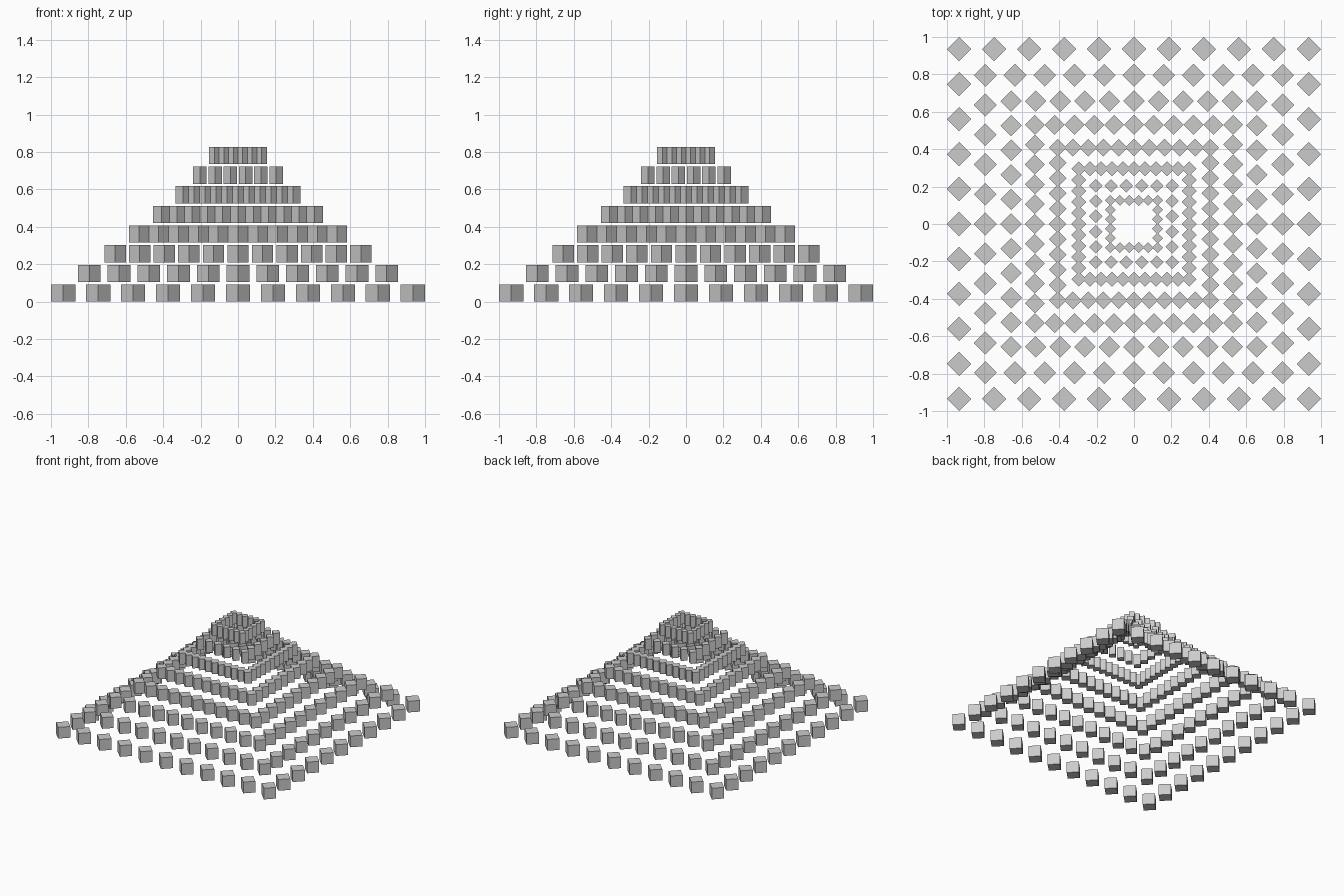
import bpy, bmesh, math
from mathutils import Matrix

if "Cube" in bpy.data.objects:
    bpy.data.objects.remove(bpy.data.objects["Cube"])

stone = bpy.data.materials.new("light_grey")
stone.diffuse_color = (0.6, 0.6, 0.6, 1)
stone.use_nodes = True
stone.node_tree.nodes["Principled BSDF"].inputs["Base Color"].default_value = stone.diffuse_color

BLOCK_HEIGHT, TIER_STEP = 0.092, 0.105


def square_ring(half, count):
    """Evenly spaced points around a square, with one point on each corner."""
    step = 2 * half / (count - 1)
    for i in range(count - 1):
        t = -half + i * step
        yield from ((t, -half), (half, t), (-t, half), (-half, -t))


def build_tier(name, half, count, radius, z):
    """Square ring of upright blocks turned 45 degrees."""
    bm = bmesh.new()
    side = radius * math.sqrt(2)
    shape = (Matrix.Rotation(math.radians(45), 4, 'Z')
             @ Matrix.Diagonal((side, side, BLOCK_HEIGHT, 1)))
    for x, y in square_ring(half, count):
        place = Matrix.Translation((x, y, z + BLOCK_HEIGHT / 2))
        bmesh.ops.create_cube(bm, size=1, matrix=place @ shape)
    mesh = bpy.data.meshes.new(name)
    bm.to_mesh(mesh)
    bm.free()
    mesh.materials.append(stone)
    bpy.context.collection.objects.link(bpy.data.objects.new(name, mesh))


# Tiers from the ground up: ring half width, blocks per side, block half diagonal
tiers = [
    (0.935, 11, 0.065),
    (0.795, 11, 0.061),
    (0.657, 11, 0.057),
    (0.530, 11, 0.053),
    (0.408, 11, 0.047),
    (0.295, 11, 0.040),
    (0.204, 6, 0.036),
    (0.126, 6, 0.029),
]
for n, (half, count, radius) in enumerate(tiers):
    build_tier(f"block_tier_{n + 1}", half, count, radius, n * TIER_STEP)
